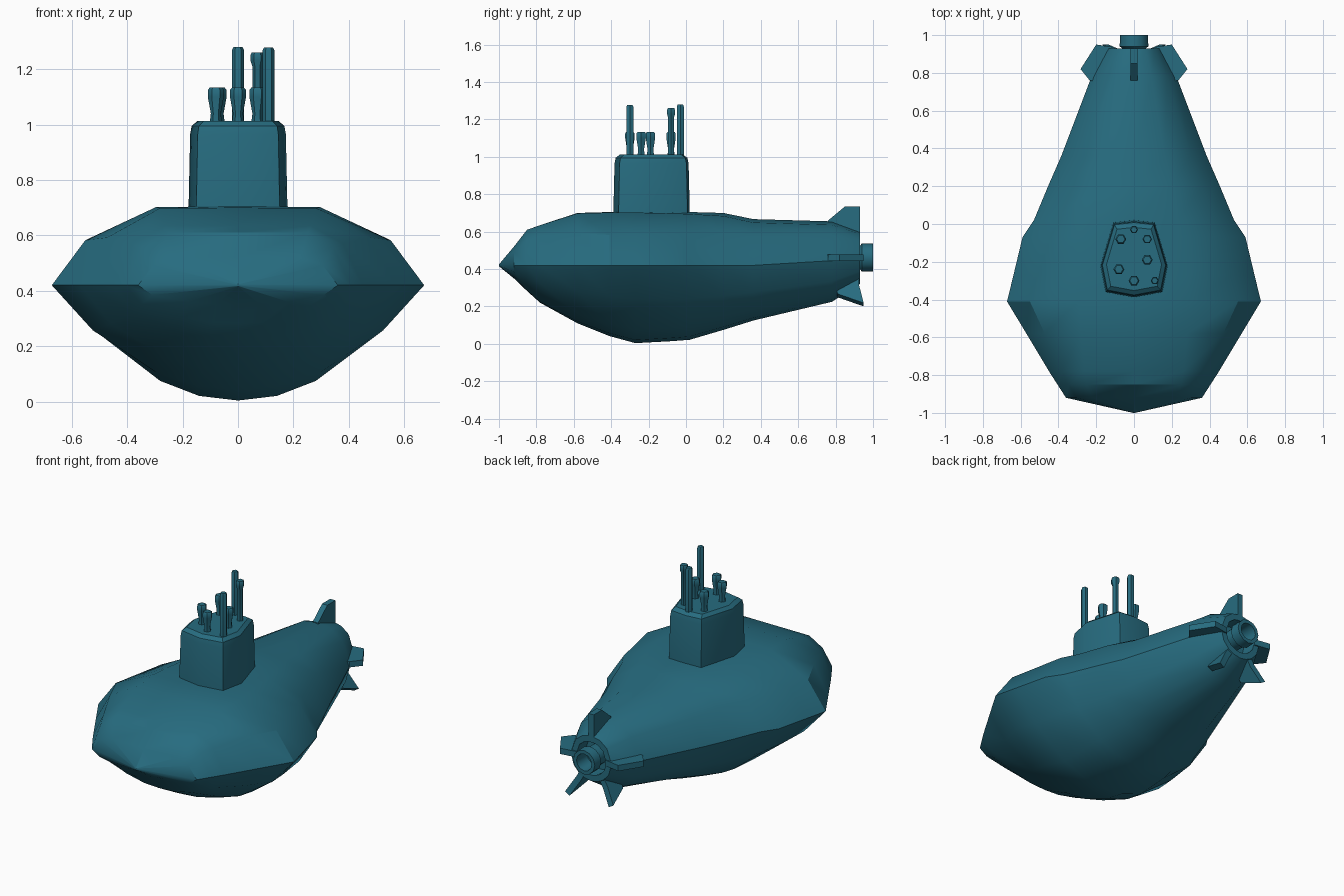
import bpy, bmesh, math
from mathutils import Vector, Matrix

if "Cube" in bpy.data.objects:
    bpy.data.objects.remove(bpy.data.objects["Cube"])

teal = bpy.data.materials.new("teal paint")
teal.diffuse_color = (0.02, 0.15, 0.215, 1)
teal.use_nodes = True
teal.node_tree.nodes["Principled BSDF"].inputs["Base Color"].default_value = teal.diffuse_color


def finish(bm, name, angle=40):
    bmesh.ops.recalc_face_normals(bm, faces=bm.faces)
    me = bpy.data.meshes.new(name)
    bm.to_mesh(me)
    bm.free()
    ob = bpy.data.objects.new(name, me)
    bpy.context.collection.objects.link(ob)
    me.materials.append(teal)
    bpy.ops.object.select_all(action='DESELECT')
    bpy.context.view_layer.objects.active = ob
    ob.select_set(True)
    bpy.ops.object.shade_smooth_by_angle(angle=math.radians(angle))
    return ob


def loft(bm, rings, cap_start=True, cap_end=True):
    loops = [[bm.verts.new(p) for p in r] for r in rings]
    n = len(loops[0])
    for a, b in zip(loops, loops[1:]):
        for i in range(n):
            j = (i + 1) % n
            bm.faces.new((a[i], a[j], b[j], b[i]))
    if cap_start:
        bm.faces.new(loops[0][::-1])
    if cap_end:
        bm.faces.new(loops[-1])


def circle(r, y, z, n):
    return [(r * math.sin(2 * math.pi * i / n), y, z + r * math.cos(2 * math.pi * i / n)) for i in range(n)]


# Hull: half-sections (x, z as fractions) for bow, middle and tail
BOW = [(0, 1), (.62, 1), (.85, .72), (1, 0), (.86, -.5), (.5, -.85), (.22, -.98), (0, -1)]
MID = [(0, 1), (.44, .99), (.82, .57), (1, 0), (.78, -.43), (.44, -.83), (.22, -.96), (0, -1)]
TAIL = [(0, 1), (.42, .91), (.77, .64), (1, 0), (.86, -.5), (.6, -.8), (.3, -.95), (0, -1)]
# y, half width, top, bottom, rim height, bow share, tail share
STATIONS = [
    (-1.0, .004, .425, .415, .42, 1, 0), (-.92, .36, .52, .35, .42, 1, 0),
    (-.85, .405, .61, .283, .42, 1, 0), (-.78, .45, .635, .22, .42, .8, 0),
    (-.58, .57, .70, .11, .42, .3, 0), (-.41, .672, .705, .042, .42, 0, 0),
    (-.27, .638, .705, .004, .42, 0, 0), (-.07, .59, .705, .015, .42, 0, .2),
    (.02, .53, .705, .022, .42, 0, .35), (.2, .455, .70, .075, .42, 0, .6),
    (.36, .385, .667, .125, .42, 0, .8), (.78, .225, .655, .225, .445, 0, 1),
    (.93, .14, .60, .32, .46, 0, 1)]
rings = []
for y, w, top, bot, zc, fb, ft in STATIONS:
    half = []
    for b, m, t in zip(BOW, MID, TAIL):
        x, z = [b[k] * fb + t[k] * ft + m[k] * (1 - fb - ft) for k in (0, 1)]
        half.append((x * w, y, zc + z * ((top - zc) if z > 0 else (zc - bot))))
    rings.append(half + [(-x, yy, z) for x, yy, z in half[-2:0:-1]])
# recessed tail opening
n = len(rings[-1])
last = rings[-1]
for s, y in ((.74, .93), (.72, .84)):
    rings.append([(x * s, y, .46 + (z - .46) * s) for x, _, z in last])
bm = bmesh.new()
loft(bm, rings)
finish(bm, "hull", 32)

# Hollow propulsor nozzle
bm = bmesh.new()
loft(bm, [circle(r, y, .462, 12) for r, y in ((.06, .83), (.062, .93), (.076, .94), (.074, 1.0), (.052, 1.0), (.048, .90))])
finish(bm, "nozzle")


# Tail fins: outline of (radial, y), thickened and rotated about the tail axis
def fin(name, outline, angle, thick=.018):
    bm = bmesh.new()
    loft(bm, [[(s * thick, y, r) for r, y in outline] for s in (-1, 1)])
    bm.transform(Matrix.Translation((0, 0, .46)) @ Matrix.Rotation(angle, 4, 'Y'))
    finish(bm, name, 30)


fin("top_fin", [(.10, .76), (.20, .76), (.225, .79), (.275, .85), (.275, .93), (.10, .93)], 0)
for side, s in (("right", 1), ("left", -1)):
    fin(side + "_fin", [(.10, .74), (.235, .76), (.283, .82), (.20, .95), (.10, .935)], s * math.pi / 2)
    fin(side + "_lower_fin", [(.10, .79), (.235, .81), (.292, .95), (.18, .925), (.10, .925)], s * math.radians(149))

# Sail: tapered eight-sided tower with a rounded top edge
OUT = [(0, .02), (.11, .008), (.178, -.22), (.15, -.36), (0, -.388), (-.15, -.36), (-.178, -.22), (-.11, .008)]
bm = bmesh.new()
rings = []
for z, s in ((.66, 1.0), (.72, 1.0), (.965, .97), (.995, .94), (1.013, .82)):
    rings.append([(x * s, -.19 + (y + .19) * s, z) for x, y in OUT])
loft(bm, rings)
finish(bm, "sail", 35)


# Masts: small six-sided turned columns
def mast(name, x, y, profile):
    bm = bmesh.new()
    loft(bm, [[(x + r * math.cos(i * math.pi / 3), y + r * math.sin(i * math.pi / 3), z) for i in range(6)]
              for r, z in profile])
    finish(bm, name)


for i, (x, y, top) in enumerate([(0, -.03, 1.28), (.11, -.30, 1.278)]):
    mast("tall_mast_%d" % i, x, y, [(.021, .99), (.021, top - .01), (.016, top)])
mast("headed_mast", .07, -.08, [(.018, .99), (.018, 1.21), (.025, 1.23), (.025, 1.25), (.02, 1.26)])
for i, (x, y) in enumerate([(.07, -.19), (-.08, -.24), (0, -.30), (-.07, -.08)]):
    mast("short_mast_%d" % i, x, y, [(.024, .99), (.018, 1.04), (.029, 1.10), (.029, 1.125), (.022, 1.133)])
